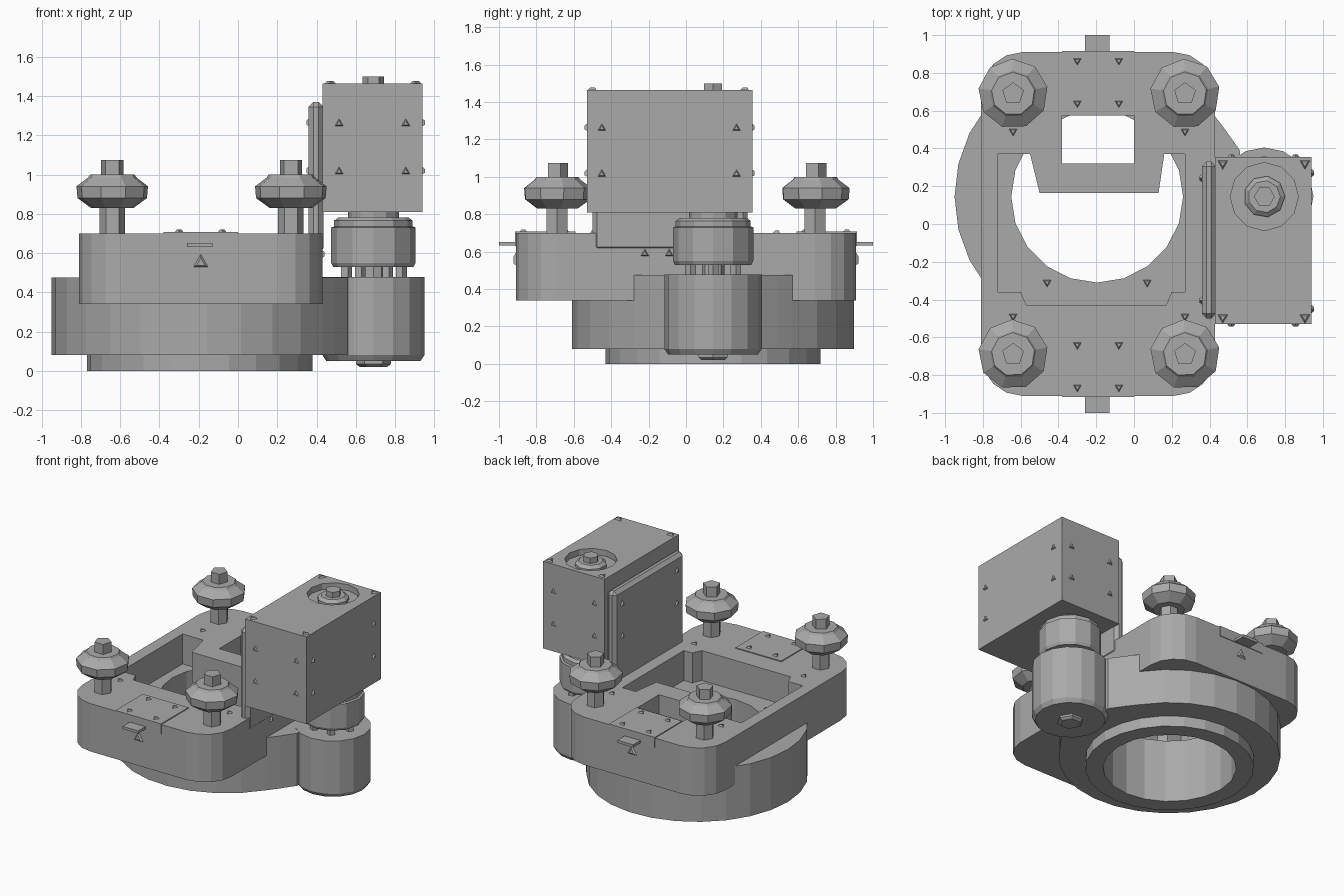
import bpy, bmesh
from math import cos, sin, radians, tau
from mathutils import Vector

cube = bpy.data.objects.get("Cube")
if cube:
    bpy.data.objects.remove(cube, do_unlink=True)

grey = bpy.data.materials.new("plain grey")
grey.use_nodes = True
COLOUR = (0.4, 0.4, 0.4, 1)
grey.diffuse_color = COLOUR
grey.node_tree.nodes["Principled BSDF"].inputs["Base Color"].default_value = COLOUR


def finish(name, bm):
    bmesh.ops.recalc_face_normals(bm, faces=bm.faces)
    mesh = bpy.data.meshes.new(name)
    bm.to_mesh(mesh)
    bm.free()
    mesh.materials.append(grey)
    obj = bpy.data.objects.new(name, mesh)
    bpy.context.collection.objects.link(obj)
    return obj


def arc(cx, cy, r, start, end, steps):
    angles = [radians(start + (end - start) * i / steps) for i in range(steps + 1)]
    return [(cx + r * cos(a), cy + r * sin(a)) for a in angles]


def circle(cx, cy, r, sides):
    return arc(cx, cy, r, 0, 360, sides)[:-1]


def rect(x0, x1, y0, y1):
    return [(x0, y0), (x1, y0), (x1, y1), (x0, y1)]


def prism(name, loops, z0, z1):
    """Extrude an outline, with any further loops as holes."""
    bm = bmesh.new()
    for loop in loops:
        vs = [bm.verts.new((x, y, z0)) for x, y in loop]
        for a, b in zip(vs, vs[1:] + vs[:1]):
            bm.edges.new((a, b))
    bmesh.ops.triangle_fill(bm, edges=bm.edges[:], use_beauty=True)
    ext = bmesh.ops.extrude_face_region(bm, geom=bm.faces[:], use_keep_orig=True)
    top = [v for v in ext["geom"] if isinstance(v, bmesh.types.BMVert)]
    bmesh.ops.translate(bm, verts=top, vec=(0, 0, z1 - z0))
    return finish(name, bm)


def lathe(name, profile, centre, sides, turn=0.0):
    """Closed solid turned from (radius, z) points, bottom to top."""
    bm = bmesh.new()
    rings = [[bm.verts.new((centre[0] + r * cos(turn + tau * i / sides),
                            centre[1] + r * sin(turn + tau * i / sides), z))
              for i in range(sides)] for r, z in profile]
    for low, high in zip(rings, rings[1:]):
        for i in range(sides):
            j = (i + 1) % sides
            bm.faces.new((low[i], low[j], high[j], high[i]))
    bm.faces.new(rings[0])
    bm.faces.new(rings[-1])
    return finish(name, bm)


def screw(name, place, normal, r=0.028):
    """Tiny three-sided screw head standing on a face."""
    bm = bmesh.new()
    bmesh.ops.create_cone(bm, cap_ends=True, segments=3, radius1=r, radius2=r * 0.5, depth=0.016)
    n = Vector(normal)
    bmesh.ops.rotate(bm, verts=bm.verts, matrix=n.to_track_quat('Z', 'Y').to_matrix())
    bmesh.ops.translate(bm, verts=bm.verts, vec=Vector(place) + n * 0.004)
    return finish(name, bm)


RING = (-0.195, 0.145)
DRIVE = (0.69, 0.145)
bore = circle(*RING, 0.455, 20)

# Round lower housing with the neck that runs into the drive boss
housing = (arc(*RING, 0.755, 34, 326, 22) + [(0.49, -0.2), (0.56, -0.1)]
           + [(0.56, 0.39), (0.49, 0.49)])
prism("lower_housing", [housing, bore], 0.08, 0.475)
prism("base_ring", [circle(*RING, 0.575, 24), bore], 0.0, 0.085)
lathe("drive_boss", [(0.24, 0.05), (0.26, 0.08), (0.26, 0.478)], DRIVE, 16)
lathe("drive_boss_plug", [(0.07, 0.02), (0.09, 0.035), (0.09, 0.06)], DRIVE, 6)

# Rectangular upper frame: rounded corners, stepped opening and window
L, R, Y, C = -0.81, 0.43, 0.91, 0.22
outline = (arc(R - C, Y - C, C, 0, 90, 4) + arc(L + C, Y - C, C, 90, 180, 4)
           + arc(L + C, C - Y, C, 180, 270, 4) + arc(R - C, C - Y, C, 270, 360, 4))
opening = [(-0.72, 0.37), (-0.72, -0.36), (-0.6, -0.36), (-0.57, -0.43), (0.17, -0.43),
           (0.2, -0.36), (0.27, -0.36), (0.27, 0.37), (0.16, 0.37), (0.13, 0.165),
           (-0.5, 0.165), (-0.55, 0.37)]
prism("upper_frame", [outline, opening, rect(-0.38, 0, 0.32, 0.575)], 0.34, 0.70)

# Clamp plates and protruding tabs at both ends
for end, s in (("front", -1), ("back", 1)):
    prism(f"{end}_clamp_plate", [rect(-0.38, 0, *sorted((s * 0.59, s * 0.915)))], 0.63, 0.707)
    prism(f"{end}_tab", [rect(-0.26, -0.13, *sorted((s * 0.89, s)))], 0.632, 0.652)
    screw(f"{end}_face_screw", (-0.19, s * 0.91, 0.55), (0, s, 0), 0.05)
    for x in (-0.3, -0.08):
        for y in (0.64, 0.865):
            screw(f"{end}_plate_screw", (x, s * y, 0.707), (0, 0, 1))

# Four posts, each with a faceted thumb knob and nut
for x, side in ((-0.64, "right"), (0.27, "left")):
    for y, end in ((-0.69, "front"), (0.69, "back")):
        lathe(f"{end}_{side}_post", [(0.065, 0.69), (0.065, 0.86)], (x, y), 6)
        lathe(f"{end}_{side}_knob",
              [(0.11, 0.83), (0.18, 0.88), (0.185, 0.94), (0.125, 0.985), (0.115, 1.0),
               (0.08, 1.0)], (x, y), 9, 0.2)
        lathe(f"{end}_{side}_nut", [(0.06, 0.99), (0.06, 1.075)], (x, y), 5, 0.3)
        screw(f"{end}_{side}_frame_screw", (x, y * 0.71, 0.70), (0, 0, 1))

# Coupling between the drive boss and the motor
lathe("coupling", [(0.205, 0.53), (0.215, 0.55), (0.215, 0.73), (0.2, 0.735), (0.2, 0.765),
                   (0.18, 0.78)], DRIVE, 12)
lathe("coupling_collar", [(0.13, 0.77), (0.13, 0.82)], DRIVE, 12)
lathe("coupling_hub", [(0.06, 0.47), (0.06, 0.54)], DRIVE, 8)
for i, (x, y) in enumerate(circle(*DRIVE, 0.14, 6)):
    lathe(f"coupling_pin_{i + 1}", [(0.03, 0.47), (0.03, 0.54)], (x, y), 5)

# Motor box with a round well and shaft in its top
MX0, MX1, MY0, MY1 = 0.43, 0.94, -0.53, 0.355
prism("motor_box", [rect(MX0, MX1, MY0, MY1), circle(*DRIVE, 0.18, 12)], 0.81, 1.465)
lathe("motor_well", [(0.18, 0.812), (0.18, 1.42)], DRIVE, 12)
lathe("motor_bearing", [(0.11, 1.41), (0.11, 1.44), (0.085, 1.46)], DRIVE, 9)
lathe("motor_shaft", [(0.055, 1.43), (0.055, 1.5)], DRIVE, 6)

# Side bracket that carries the motor
bracket = prism("motor_bracket", [rect(0.36, 0.435, -0.5, 0.33)], 0.6, 1.37)
bevel = bracket.modifiers.new("corner chamfer", 'BEVEL')
bevel.width, bevel.segments = 0.025, 1

# Screws on the motor and bracket faces
for z in (1.015, 1.26):
    for x in (0.515, 0.855):
        screw("motor_front_screw", (x, MY0, z), (0, -1, 0))
        screw("motor_back_screw", (x, MY1, z), (0, 1, 0))
    for y in (-0.45, 0.27):
        screw("motor_side_screw", (MX1, y, z), (1, 0, 0))
        screw("bracket_screw", (0.36, y * 0.9, z), (-1, 0, 0))
for x in (0.47, 0.905):
    for y in (-0.495, 0.32):
        screw("motor_top_screw", (x, y, 1.465), (0, 0, 1), 0.035)

# Screws on the frame side and beside the opening
for y in (-0.22, -0.09):
    screw("frame_side_screw", (R, y, 0.59), (1, 0, 0))
for x in (-0.46, 0.07):
    screw("housing_screw", (x, -0.31, 0.475), (0, 0, 1))
